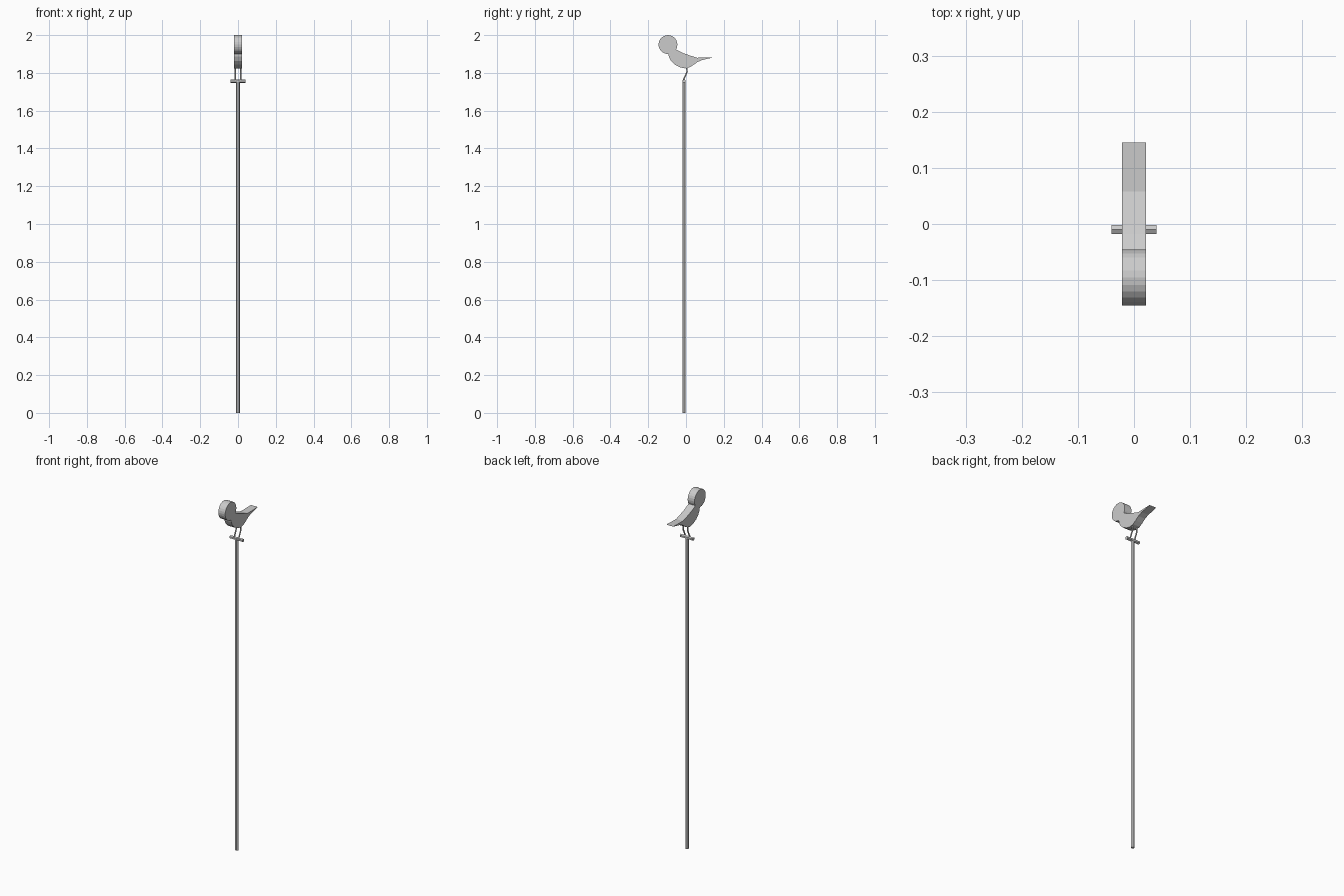
import bpy, bmesh, math
from mathutils import Vector

if "Cube" in bpy.data.objects:
    bpy.data.objects.remove(bpy.data.objects["Cube"])

HALF = 0.0215      # half thickness of the flat bird
POST_Y = -0.010    # post and perch centre line


def finish(name, bm):
    bmesh.ops.recalc_face_normals(bm, faces=bm.faces)
    me = bpy.data.meshes.new(name)
    bm.to_mesh(me)
    bm.free()
    ob = bpy.data.objects.new(name, me)
    bpy.context.collection.objects.link(ob)
    return ob


def slab(name, profile):
    """Extrude a (y, z) outline across x."""
    bm = bmesh.new()
    face = bm.faces.new([bm.verts.new((-HALF, y, z)) for y, z in profile])
    new = bmesh.ops.extrude_face_region(bm, geom=[face])["geom"]
    bmesh.ops.translate(bm, vec=(2 * HALF, 0, 0),
                        verts=[v for v in new if isinstance(v, bmesh.types.BMVert)])
    return finish(name, bm)


def tube(name, points, radius, sides=6):
    """Faceted rod through a list of points, with closed ends."""
    pts = [Vector(p) for p in points]
    bm = bmesh.new()
    rings = []
    for i, p in enumerate(pts):
        d = (pts[min(i + 1, len(pts) - 1)] - pts[max(i - 1, 0)]).normalized()
        u = Vector((0, 0, 1)) if abs(d.x) > 0.9 else Vector((1, 0, 0))
        u = (u - d * u.dot(d)).normalized()
        w = d.cross(u)
        rings.append([bm.verts.new(p + radius * (u * math.cos(a) + w * math.sin(a)))
                      for a in (2 * math.pi * k / sides for k in range(sides))])
    for a, b in zip(rings, rings[1:]):
        for k in range(sides):
            n = (k + 1) % sides
            bm.faces.new((a[k], a[n], b[n], b[k]))
    bm.faces.new(rings[0])
    bm.faces.new(rings[-1])
    return finish(name, bm)


# Post and crossbar perch
tube("post", [(0, POST_Y, 0), (0, POST_Y, 1.757)], 0.0095)
tube("perch", [(-0.04, POST_Y, 1.757), (0.04, POST_Y, 1.757)], 0.0093)

# Bent legs
for side, x in (("left", -0.014), ("right", 0.014)):
    tube(side + "_leg", [(x, 0.002, 1.84), (x, 0.006, 1.806), (x, -0.014, 1.762)], 0.004)

# Body with pointed tail
slab("body", [(-0.07, 1.935), (-0.045, 1.920), (-0.018, 1.906), (0.018, 1.893),
              (0.058, 1.880), (0.1455, 1.882), (0.085, 1.868), (0.06, 1.857),
              (0.038, 1.841), (0.018, 1.829), (-0.004, 1.824), (-0.03, 1.829),
              (-0.06, 1.844), (-0.08, 1.864), (-0.091, 1.887), (-0.094, 1.915)])

# Round disc head
slab("head", [(-0.0955 + 0.05 * math.cos(math.radians(15 * k)),
               1.95 + 0.05 * math.sin(math.radians(15 * k))) for k in range(24)])
